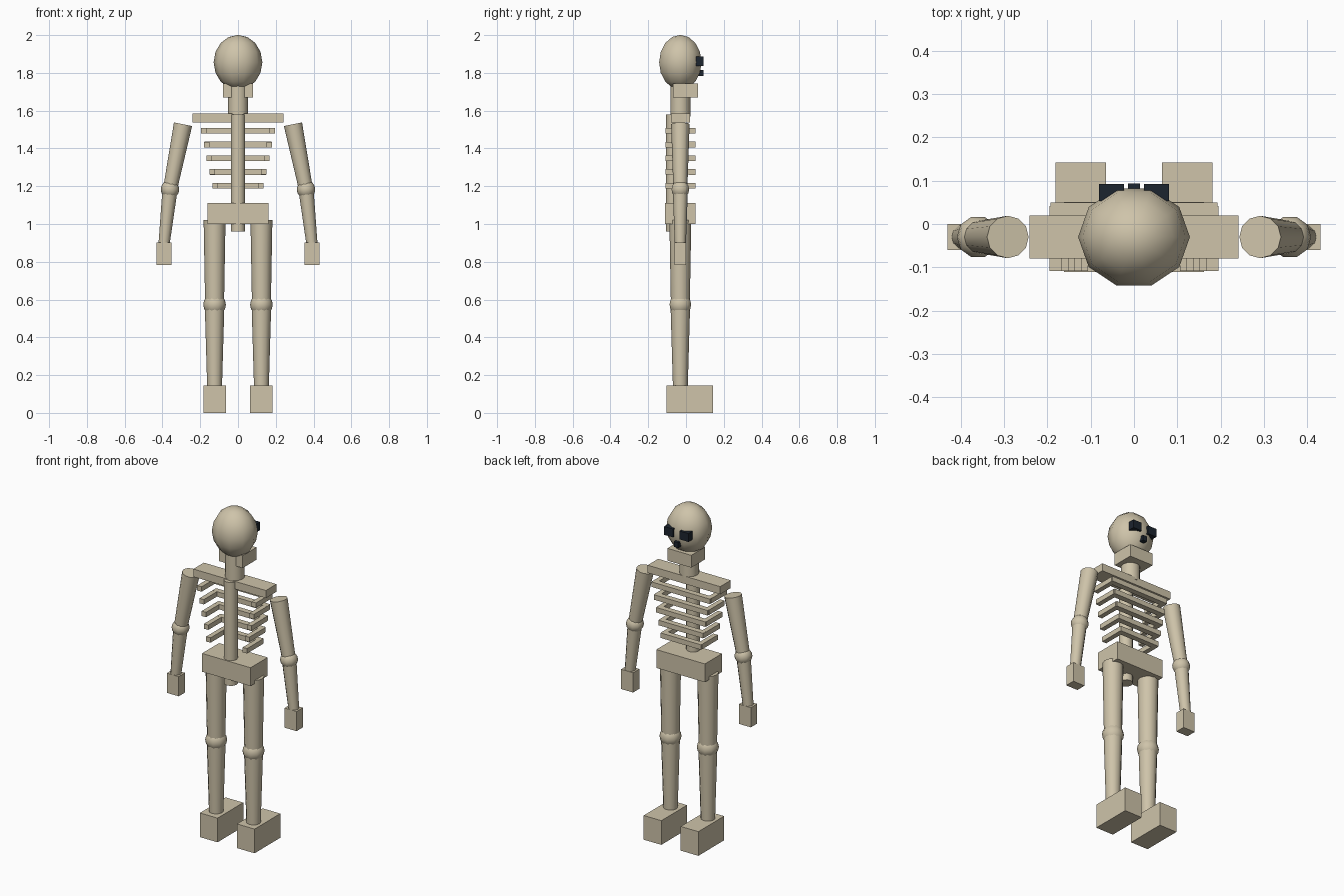
import bpy, bmesh, math
from mathutils import Matrix, Vector

if "Cube" in bpy.data.objects:
    bpy.data.objects.remove(bpy.data.objects["Cube"])


def material(name, color):
    m = bpy.data.materials.new(name)
    m.diffuse_color = color
    m.use_nodes = True
    m.node_tree.nodes["Principled BSDF"].inputs["Base Color"].default_value = m.diffuse_color
    return m


bone = material("bone", (0.62, 0.55, 0.40, 1))
dark = material("dark", (0.012, 0.018, 0.028, 1))


def finish(name, bm, mat, smooth=False):
    me = bpy.data.meshes.new(name)
    bm.to_mesh(me)
    bm.free()
    me.materials.append(mat)
    ob = bpy.data.objects.new(name, me)
    bpy.context.collection.objects.link(ob)
    if smooth:
        bpy.ops.object.select_all(action='DESELECT')
        bpy.context.view_layer.objects.active = ob
        ob.select_set(True)
        bpy.ops.object.shade_smooth_by_angle(angle=math.radians(50))
    return ob


def box(name, center, size, mat=bone):
    bm = bmesh.new()
    m = Matrix.Translation(center) @ Matrix.Diagonal((*size, 1))
    bmesh.ops.create_cube(bm, size=1, matrix=m)
    return finish(name, bm, mat)


def ball(name, center, radii, segments=10, rings=8):
    bm = bmesh.new()
    m = (Matrix.Translation(center) @ Matrix.Diagonal((*radii, 1))
         @ Matrix.Rotation(math.pi / 2, 4, 'Z'))
    bmesh.ops.create_uvsphere(bm, u_segments=segments, v_segments=rings, radius=1, matrix=m)
    return finish(name, bm, bone, True)


def limb(name, low, high, r_low, r_high, sides=12):
    low, high = Vector(low), Vector(high)
    axis = high - low
    rot = Vector((0, 0, 1)).rotation_difference(axis).to_matrix().to_4x4()
    bm = bmesh.new()
    bmesh.ops.create_cone(bm, cap_ends=True, segments=sides, radius1=r_low, radius2=r_high,
                          depth=axis.length, matrix=Matrix.Translation((low + high) / 2) @ rot)
    return finish(name, bm, bone, True)


Y = -0.03  # depth of the body's centre line

# Skull, jaw, neck
ball("skull", (0, Y, 1.856), (0.129, 0.118, 0.145))
box("jaw", (0, -0.003, 1.708), (0.158, 0.132, 0.074))
limb("neck", (0, Y, 1.57), (0, Y, 1.74), 0.053, 0.053)
box("nose_hole", (0, 0.08, 1.799), (0.028, 0.027, 0.032), dark)

# Trunk
limb("spine", (0, -0.068, 0.96), (0, -0.068, 1.58), 0.038, 0.038)
box("shoulder_bar", (0, Y, 1.561), (0.482, 0.10, 0.046))
box("pelvis", (0, Y, 1.056), (0.322, 0.162, 0.11))

# Ribs: a front bar with two arms reaching back
for i in range(5):
    half = 0.195 - 0.015 * i
    z = 1.493 - 0.0725 * i
    box("rib_front", (0, 0.033, z), (2 * half - 0.004, 0.034, 0.03))
    for s in (-1, 1):
        box("rib_side", (s * (half - 0.014), -0.033, z), (0.029, 0.15, 0.0295))

# Paired parts
for s in (-1, 1):
    box("eye_socket", (s * 0.052, 0.073, 1.862), (0.058, 0.039, 0.05), dark)
    # Arm
    elbow = (s * 0.36, Y, 1.183)
    limb("upper_arm", elbow, (s * 0.291, Y, 1.528), 0.037, 0.049)
    ball("elbow", elbow, (0.049,) * 3)
    limb("forearm", (s * 0.393, Y, 0.88), elbow, 0.029, 0.040)
    box("hand", (s * 0.391, Y, 0.842), (0.079, 0.06, 0.118))
    # Leg
    knee = (s * 0.124, Y, 0.573)
    limb("thigh", knee, (s * 0.124, Y, 1.02), 0.050, 0.058)
    ball("knee", knee, (0.06,) * 3)
    limb("shin", (s * 0.124, Y, 0.13), knee, 0.039, 0.052)
    box("foot", (s * 0.123, 0.02, 0.0725), (0.117, 0.244, 0.145))
